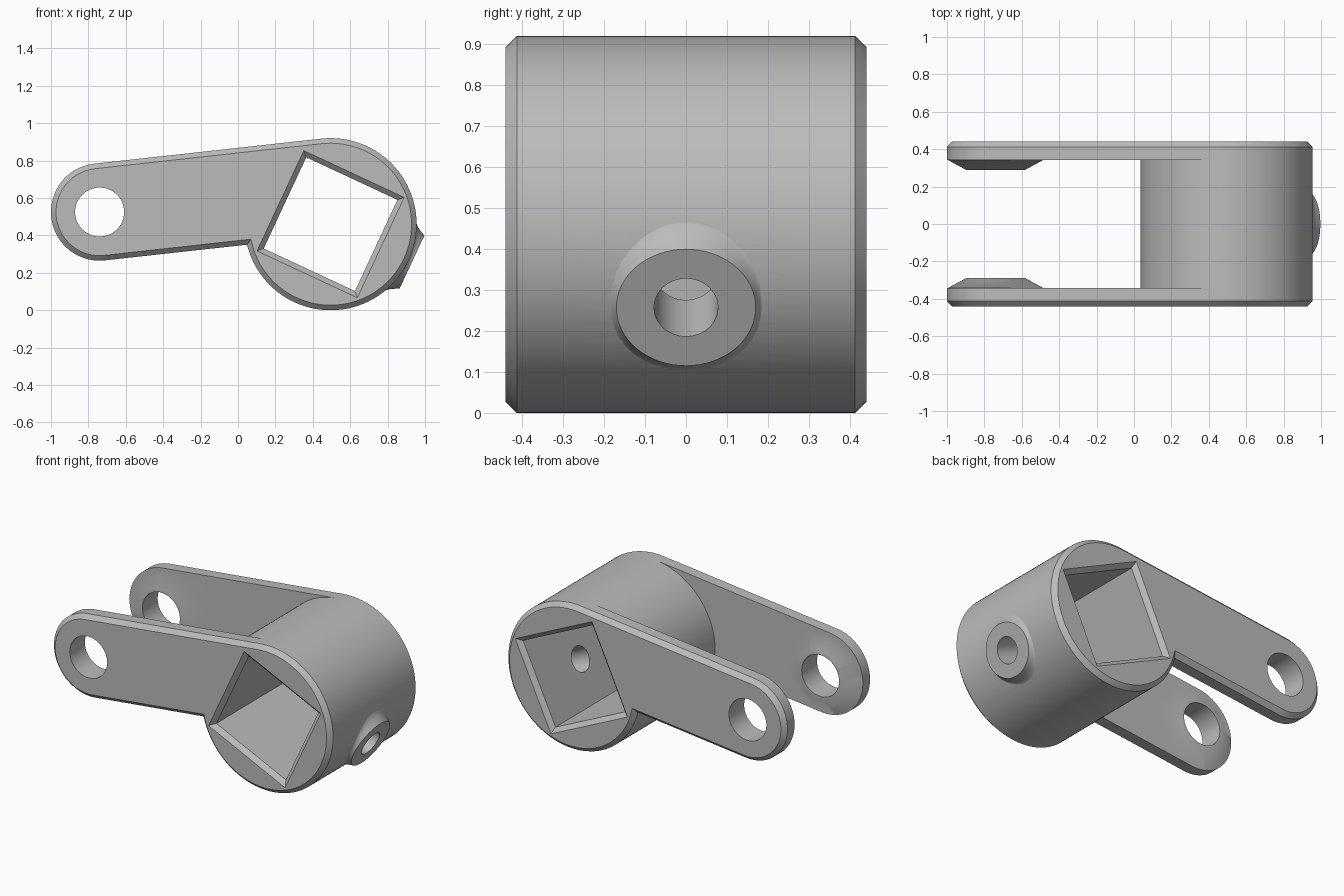
import bpy, bmesh, math
from mathutils import Vector, Matrix

cube = bpy.data.objects.get("Cube")
if cube:
    bpy.data.objects.remove(cube, do_unlink=True)

# Main dimensions
ARM, ARM_R = Vector((-0.74, 0.525)), 0.26
HUB, HUB_R = Vector((0.495, 0.46)), 0.46
OUT, INN, CH = 0.44, 0.342, 0.027
SPAN = HUB - ARM
SLOPE = math.atan2(SPAN.y, SPAN.x) + math.asin((HUB_R - ARM_R) / SPAN.length)
TILT = math.radians(25)

metal = bpy.data.materials.new("plain grey")
metal.use_nodes = True
metal.diffuse_color = (0.5, 0.5, 0.5, 1)
metal.node_tree.nodes["Principled BSDF"].inputs["Base Color"].default_value = (0.5, 0.5, 0.5, 1)


def finish(bm, name):
    bmesh.ops.recalc_face_normals(bm, faces=bm.faces)
    mesh = bpy.data.meshes.new(name)
    bm.to_mesh(mesh)
    bm.free()
    mesh.materials.append(metal)
    obj = bpy.data.objects.new(name, mesh)
    bpy.context.collection.objects.link(obj)
    return obj


def loft(name, rings):
    """Closed solid through rings of equal length."""
    bm = bmesh.new()
    loops = [[bm.verts.new(p) for p in ring] for ring in rings]
    n = len(loops[0])
    for a, b in zip(loops, loops[1:]):
        for i in range(n):
            j = (i + 1) % n
            bm.faces.new((a[i], a[j], b[j], b[i]))
    bm.faces.new(loops[0])
    bm.faces.new(loops[-1])
    return finish(bm, name)


def arc(centre, r, start, end, steps):
    """Arc points, with angles measured from the sloping arm."""
    pts = []
    for i in range(steps + 1):
        t = start + (end - start) * i / steps + SLOPE
        pts.append(centre + r * Vector((math.cos(t), math.sin(t))))
    return pts


def outline(inset):
    """Hub arc, arm end arc, and the hidden hub arc between the plates."""
    r1, r2 = ARM_R - inset, HUB_R - inset
    h = HUB_R - ARM_R - r1
    notch = math.atan2(h, -math.sqrt(r2 * r2 - h * h))
    top = math.pi / 2
    return (arc(HUB, r2, top, notch, 72), arc(ARM, r1, -top, -3 * top, 40),
            arc(HUB, r2, notch, top - 2 * math.pi, 30)[1:-1])


# Body: two chamfered plates joined by the hub barrel
def make_body():
    bm = bmesh.new()
    levels = []
    for y, inset in ((-OUT, CH), (CH - OUT, 0), (-INN, 0), (INN, 0), (OUT - CH, 0), (OUT, CH)):
        levels.append([[bm.verts.new((p.x, y, p.y)) for p in part] for part in outline(inset)])

    def strip(a, b):
        for i in range(len(a)):
            j = (i + 1) % len(a)
            bm.faces.new((a[i], a[j], b[j], b[i]))

    for k in (0, 1, 3, 4):
        lo, hi = levels[k], levels[k + 1]
        strip(lo[0] + lo[1], hi[0] + hi[1])
    strip(levels[2][0] + levels[2][2], levels[3][0] + levels[3][2])
    for k in (0, 5):
        bm.faces.new(levels[k][0] + levels[k][1])
    for k in (2, 3):
        hub, arm, hidden = levels[k]
        bm.faces.new([hub[-1]] + arm + [hub[0]] + hidden[::-1])
    for level in (levels[0], levels[1], levels[4], levels[5]):
        for v in level[2]:
            bm.verts.remove(v)
    return finish(bm, "clevis_body")


def disc(y, r, n=64):
    return [(ARM.x + r * math.cos(2 * math.pi * i / n), y,
             ARM.y + r * math.sin(2 * math.pi * i / n)) for i in range(n)]


def square(y, half):
    m = Matrix.Rotation(-TILT, 2)
    pts = [HUB + m @ Vector((a * half, b * half)) for a, b in ((1, 1), (-1, 1), (-1, -1), (1, -1))]
    return [(p.x, y, p.y) for p in pts]


# Side boss: points given by depth along its tilted axis, tangent and width
def boss_point(axial, tangent, y):
    c, s = math.cos(TILT), math.sin(TILT)
    return (HUB.x + axial * c + tangent * s, y, HUB.y - axial * s + tangent * c)


def boss_ring(step, face=0.48, n=64):
    ring = []
    for i in range(n):
        a = 2 * math.pi * i / n
        dy, dt = math.cos(a), math.sin(a)
        y, t = 0.17 * dy, 0.157 * dt
        rise = face - math.sqrt(HUB_R ** 2 - t * t)
        y, t = y + rise * step * dy, t + rise * step * dt
        surface = math.sqrt(HUB_R ** 2 - t * t)
        ring.append(boss_point(surface + rise * (1 - step) ** 2 - 0.001 * step, t, y))
    return ring


def boss_disc(axial, r, n=48):
    return [boss_point(axial, r * math.sin(2 * math.pi * i / n),
                       r * math.cos(2 * math.pi * i / n)) for i in range(n)]


body = make_body()
bpy.context.view_layer.objects.active = body


def combine(tool, operation):
    mod = body.modifiers.new(tool.name, "BOOLEAN")
    mod.operation, mod.solver, mod.object = operation, "EXACT", tool
    tool.hide_render = True
    bpy.ops.object.modifier_apply(modifier=mod.name)
    bpy.data.objects.remove(tool, do_unlink=True)


# Raised conical pads inside each arm end
for side in (-1, 1):
    combine(loft("arm_pad", [disc(side * (INN + 0.02), 0.25), disc(side * INN, 0.254),
                             disc(side * 0.288, 0.155)]), "UNION")

# Filleted screw boss on the hub
root = [boss_point(0.38, 0.12 * math.sin(2 * math.pi * i / 64),
                   0.12 * math.cos(2 * math.pi * i / 64)) for i in range(64)]
combine(loft("screw_boss", [boss_ring(s / 6) for s in range(7)] + [root]), "UNION")

# Holes: chamfered square socket, pin hole, screw hole
combine(loft("square_socket", [square(-OUT - 0.01, 0.306), square(CH - OUT, 0.269),
                               square(OUT - CH, 0.269), square(OUT + 0.01, 0.306)]), "DIFFERENCE")
combine(loft("pin_hole", [disc(-0.6, 0.131), disc(0.6, 0.131)]), "DIFFERENCE")
combine(loft("screw_hole", [boss_disc(0.15, 0.078), boss_disc(0.6, 0.078)]), "DIFFERENCE")

# Smooth shading with crisp machined edges
bpy.ops.object.select_all(action="DESELECT")
body.select_set(True)
bpy.ops.object.shade_smooth_by_angle(angle=math.radians(32))
weighted = body.modifiers.new("even_normals", "WEIGHTED_NORMAL")
weighted.keep_sharp = True
